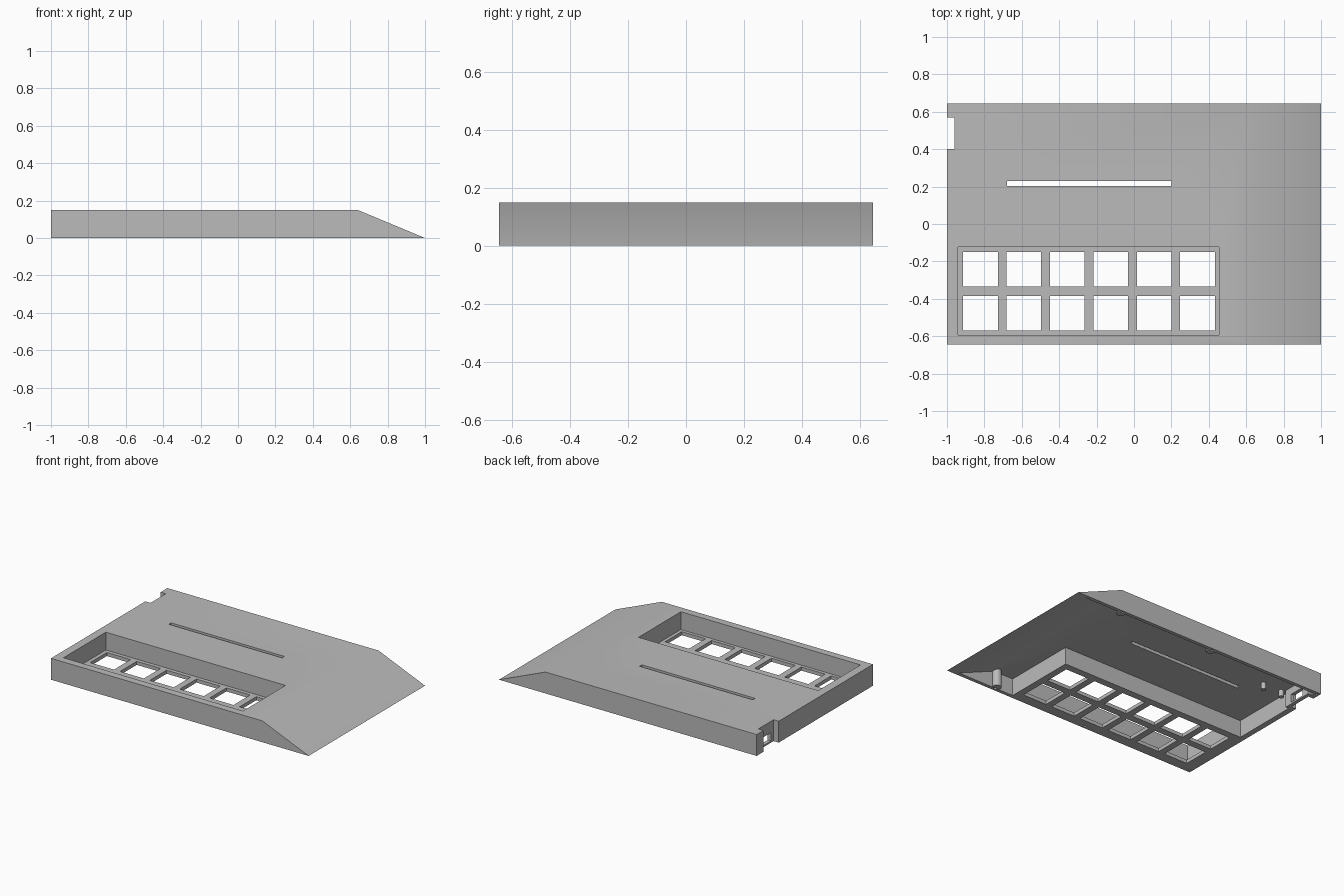
import bpy
import bmesh

if "Cube" in bpy.data.objects:
    bpy.data.objects.remove(bpy.data.objects["Cube"], do_unlink=True)

grey = bpy.data.materials.new("matte grey plastic")
grey.use_nodes = True
grey.diffuse_color = (0.5, 0.5, 0.5, 1)
grey.node_tree.nodes["Principled BSDF"].inputs["Base Color"].default_value = (0.5, 0.5, 0.5, 1)


def finish(name, bm):
    bmesh.ops.recalc_face_normals(bm, faces=bm.faces)
    mesh = bpy.data.meshes.new(name)
    bm.to_mesh(mesh)
    bm.free()
    mesh.materials.append(grey)
    obj = bpy.data.objects.new(name, mesh)
    bpy.context.collection.objects.link(obj)
    return obj


def prism(name, profile, y0, y1):
    """Side profile in x and z, extruded along y."""
    bm = bmesh.new()
    face = bm.faces.new([bm.verts.new((x, y0, z)) for x, z in profile])
    grown = bmesh.ops.extrude_face_region(bm, geom=[face])["geom"]
    verts = [v for v in grown if isinstance(v, bmesh.types.BMVert)]
    bmesh.ops.translate(bm, verts=verts, vec=(0, y1 - y0, 0))
    return finish(name, bm)


def box(name, x0, x1, y0, y1, z0, z1):
    return prism(name, [(x0, z0), (x1, z0), (x1, z1), (x0, z1)], y0, y1)


def cylinder(name, x, y, z0, z1, radius):
    bm = bmesh.new()
    bmesh.ops.create_cone(bm, cap_ends=True, segments=24, radius1=radius,
                          radius2=radius, depth=z1 - z0)
    bmesh.ops.translate(bm, verts=bm.verts, vec=(x, y, (z0 + z1) / 2))
    return finish(name, bm)


def combine(target, tool, operation):
    mod = target.modifiers.new("combine", "BOOLEAN")
    mod.object, mod.operation, mod.solver = tool, operation, "EXACT"
    bpy.ops.object.select_all(action="DESELECT")
    bpy.context.view_layer.objects.active = target
    target.select_set(True)
    bpy.ops.object.modifier_apply(modifier=mod.name)
    bpy.data.objects.remove(tool, do_unlink=True)


def cut(target, tool):
    combine(target, tool, "DIFFERENCE")


def add(target, tool):
    combine(target, tool, "UNION")


# Outer shell with the sloping end
case = prism("case_shell", [(-1, 0), (1, 0), (0.64, 0.15), (-1, 0.15)], -0.645, 0.645)

# Hollow underside, leaving a solid surround for the key well
cavity = prism("cavity", [(-0.96, -0.05), (1.042, -0.05), (0.634, 0.12), (-0.96, 0.12)],
               -0.62, 0.62)
cut(cavity, box("well_surround", -1.2, 0.48, -0.8, -0.1, -0.2, 0.3))
cut(case, cavity)

# Key well and its two rows of key openings
cut(case, box("key_well", -0.94, 0.455, -0.593, -0.123, 0.025, 0.3))
for column in range(6):
    for y in (-0.57, -0.335):
        x = -0.913 + column * 0.232
        cut(case, box("key_opening", x, x + 0.185, y, y + 0.185, -0.1, 0.1))

# Long slot in the top
cut(case, box("top_slot", -0.68, 0.2, 0.204, 0.23, 0.05, 0.3))

# Cable recess with a thin wall and port behind it
add(case, box("port_wall", -0.98, -0.935, 0.375, 0.595, 0, 0.13))
cut(case, box("cable_recess", -1.1, -0.96, 0.4, 0.57, -0.1, 0.3))
cut(case, box("port", -1.1, -0.9, 0.43, 0.54, 0.012, 0.07))

# Screw posts and screw holes along the front and back
for side in (-1, 1):
    for x in (0.62, -0.12):
        if side > 0 or x > 0:
            add(case, cylinder("screw_post", x, side * 0.608, 0.002, 0.13, 0.03))
    for x in (0.62, -0.12, -0.978):
        cut(case, cylinder("screw_hole", x, side * 0.625, -0.05, 0.06, 0.008))

# Board pegs under the top
for x in (-0.77, -0.915):
    for y in (0.355, 0.605):
        add(case, cylinder("board_peg", x, y, 0.075, 0.13, 0.017))

bpy.ops.object.select_all(action="DESELECT")
bpy.context.view_layer.objects.active = case
case.select_set(True)
bpy.ops.object.shade_smooth_by_angle(angle=0.52)
